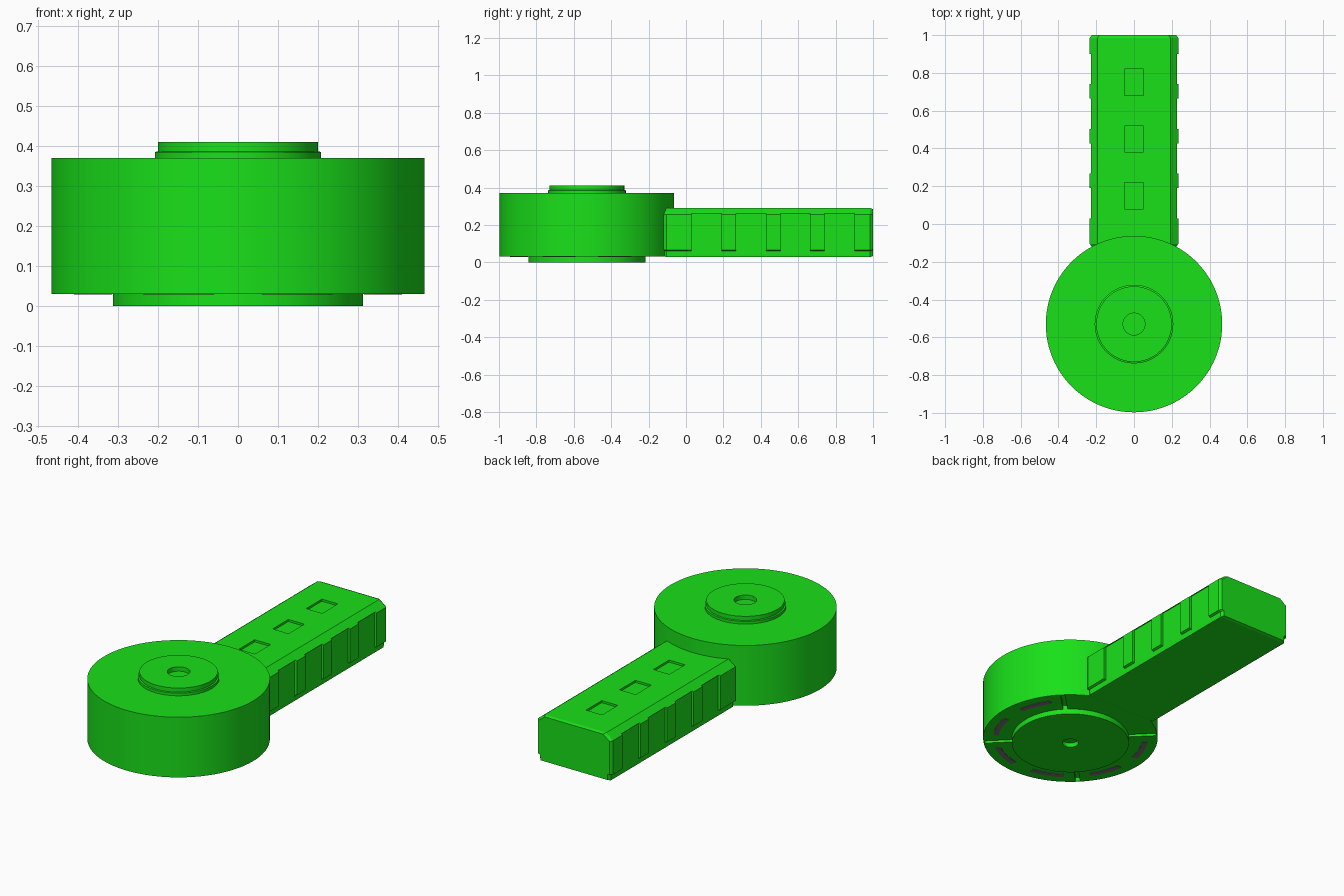
import bpy, bmesh, math
from mathutils import Matrix

if "Cube" in bpy.data.objects:
    bpy.data.objects.remove(bpy.data.objects["Cube"])

CY = -0.53      # centre of the round head
SEG = 96


def material(name, col):
    m = bpy.data.materials.new(name)
    m.diffuse_color = (*col, 1)
    m.use_nodes = True
    m.node_tree.nodes["Principled BSDF"].inputs["Base Color"].default_value = m.diffuse_color
    return m


GREEN = material("green", (0.01, 0.75, 0.01))
GREY = material("grey", (0.2, 0.16, 0.19))


def finish(bm, name, mat):
    bmesh.ops.recalc_face_normals(bm, faces=bm.faces)
    me = bpy.data.meshes.new(name)
    bm.to_mesh(me)
    bm.free()
    ob = bpy.data.objects.new(name, me)
    bpy.context.collection.objects.link(ob)
    me.materials.append(mat)
    return ob


def lathe(name, profile, mat):
    bm = bmesh.new()
    vs = [bm.verts.new((r, CY, z)) for r, z in profile]
    es = [bm.edges.new(p) for p in zip(vs, vs[1:])]
    bmesh.ops.spin(bm, geom=vs + es, cent=(0, CY, 0), axis=(0, 0, 1),
                   angle=2 * math.pi, steps=SEG)
    bmesh.ops.remove_doubles(bm, verts=bm.verts, dist=1e-4)
    return finish(bm, name, mat)


def box(lo, hi, turn=None):
    bm = bmesh.new()
    size = [b - a for a, b in zip(lo, hi)]
    mid = [(a + b) / 2 for a, b in zip(lo, hi)]
    mat = Matrix.Translation(mid) @ Matrix.Diagonal((*size, 1))
    bmesh.ops.create_cube(bm, size=1, matrix=(turn or Matrix()) @ mat)
    return finish(bm, "cutter", GREEN)


def activate(ob):
    bpy.ops.object.select_all(action='DESELECT')
    ob.select_set(True)
    bpy.context.view_layer.objects.active = ob


def cut(ob, cutters):
    for c in cutters:
        c.hide_render = True
        mod = ob.modifiers.new("cut", 'BOOLEAN')
        mod.operation, mod.solver, mod.object = 'DIFFERENCE', 'EXACT', c
        activate(ob)
        bpy.ops.object.modifier_apply(modifier=mod.name)
        bpy.data.objects.remove(c)


def smooth(ob):
    activate(ob)
    bpy.ops.object.shade_smooth_by_angle(angle=math.radians(25))


# Round head: stepped disc with shallow centre dimples on top and underside
head = lathe("round_head", [
    (0, 0.025), (0.043, 0.025), (0.043, 0), (0.313, 0), (0.313, 0.03),
    (0.467, 0.03), (0.467, 0.37), (0.208, 0.37), (0.208, 0.385),
    (0.2, 0.387), (0.2, 0.41), (0.058, 0.41), (0.058, 0.385), (0, 0.385)], GREEN)

# Four diagonal grooves in the underside ring
cut(head, [box((0.314, -0.012, 0.0), (0.46, 0.012, 0.052),
               Matrix.Translation((0, CY, 0)) @ Matrix.Rotation(math.radians(a), 4, 'Z'))
           for a in (45, 135, 225, 315)])
smooth(head)


# Curved grey inlays on the underside, two per free quadrant
def inlay(mid):
    bm = bmesh.new()
    rings = []
    for i in range(11):
        a = math.radians(mid - 13 + 2.6 * i)
        rings.append([bm.verts.new((r * math.cos(a), CY + r * math.sin(a), z))
                      for r, z in ((0.385, 0.028), (0.415, 0.028), (0.415, 0.04), (0.385, 0.04))])
    for p, q in zip(rings, rings[1:]):
        for k in range(4):
            bm.faces.new((p[k], p[(k + 1) % 4], q[(k + 1) % 4], q[k]))
    bm.faces.new(rings[0])
    bm.faces.new(rings[-1])
    finish(bm, "underside_inlay", GREY)


for quadrant in (0, -90, 180):
    for off in (-22, 22):
        inlay(quadrant + off)

# Handle: chamfered cross-section extruded along y, its ends slightly tapered
half = [(0.22, 0.028), (0.222, 0.06), (0.235, 0.065), (0.235, 0.257), (0.192, 0.29)]
outline = half + [(-x, z) for x, z in reversed(half)]
bm = bmesh.new()
rings = []
for y, s in ((-0.12, 0.95), (-0.105, 1), (0.985, 1), (1.0, 0.95)):
    rings.append([bm.verts.new((x * s, y, 0.159 + (z - 0.159) * (1 + (s - 1) * 0.8)))
                  for x, z in outline])
n = len(outline)
for p, q in zip(rings, rings[1:]):
    for k in range(n):
        bm.faces.new((p[k], p[(k + 1) % n], q[(k + 1) % n], q[k]))
bm.faces.new(rings[0])
bm.faces.new(rings[-1])
handle = finish(bm, "handle", GREEN)

# Grip recesses along both sides and three pockets in the top
cutters = []
for i in range(4):
    y = 0.03 + 0.237 * i
    cutters += [box((0.221, y, 0.0), (0.3, y + 0.16, 0.262)),
                box((-0.3, y, 0.0), (-0.221, y + 0.16, 0.262))]
for y in (0.15, 0.45, 0.75):
    cutters.append(box((-0.05, y - 0.07, 0.278), (0.05, y + 0.07, 0.32)))
cut(handle, cutters)
